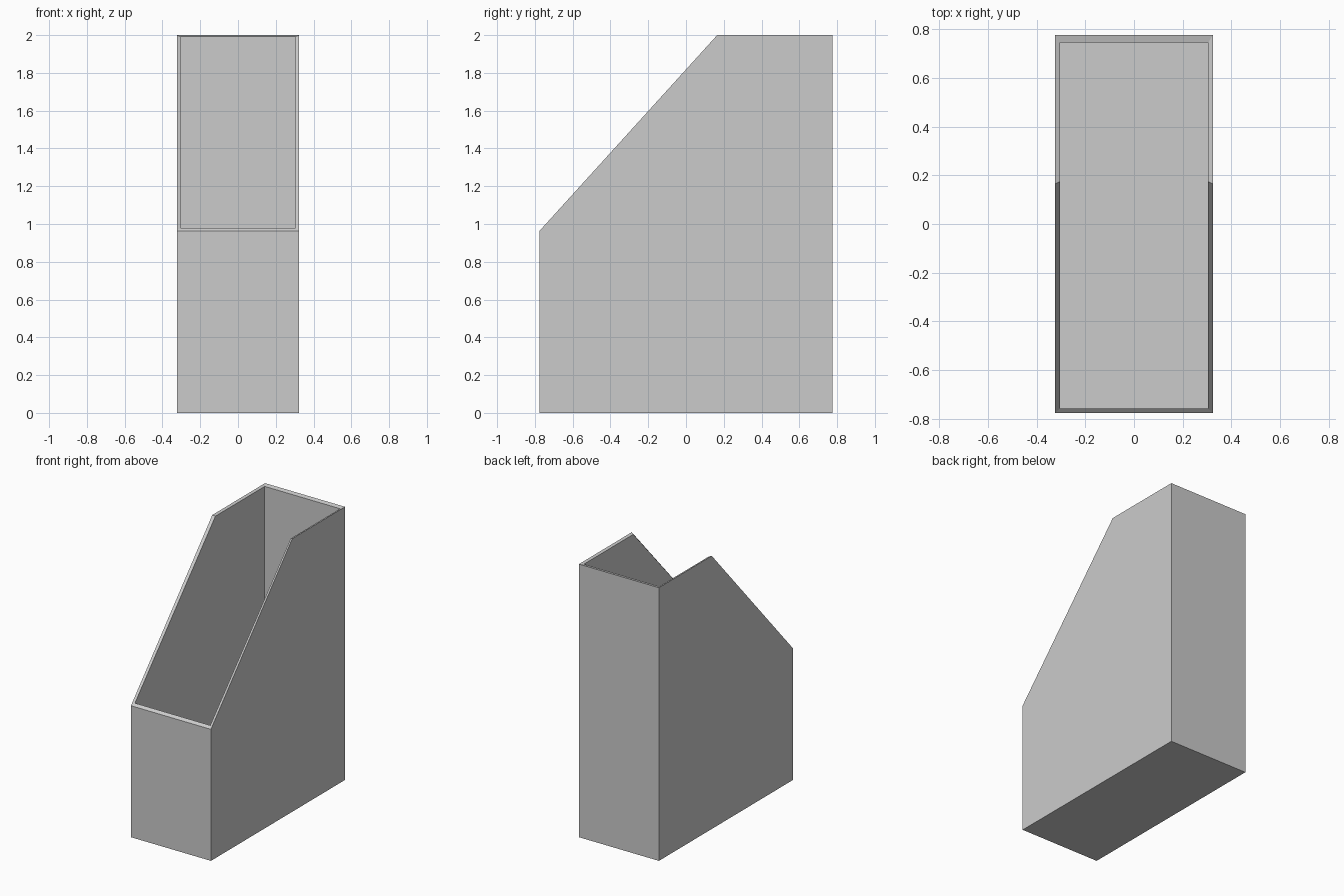
import bpy, bmesh

if "Cube" in bpy.data.objects:
    bpy.data.objects.remove(bpy.data.objects["Cube"])

# Side profiles (y, z): front rim, front bottom, back bottom, back rim, kink
OUTER = [(-0.776, 0.963), (-0.776, 0), (0.776, 0), (0.776, 2), (0.165, 2)]
INNER = [(-0.757, 0.98), (-0.757, 0.02), (0.745, 0.02), (0.745, 1.993), (0.174, 1.993)]

bm = bmesh.new()


def open_shell(profile, half_width):
    """Two side panels plus front, floor and back; open along the slope and top."""
    sides = [[bm.verts.new((x, y, z)) for y, z in profile]
             for x in (-half_width, half_width)]
    left, right = sides
    for side in sides:
        bm.faces.new(side)
    for i in range(3):
        bm.faces.new((left[i], left[i + 1], right[i + 1], right[i]))
    # rim loop: left front -> kink -> back, then across and forward again
    order = (0, 4, 3)
    return [left[i] for i in order] + [right[i] for i in reversed(order)]


outer_rim = open_shell(OUTER, 0.324)
inner_rim = open_shell(INNER, 0.305)

# Rim joining the outer and inner walls
for i in range(6):
    j = (i + 1) % 6
    bm.faces.new((outer_rim[i], outer_rim[j], inner_rim[j], inner_rim[i]))

bmesh.ops.recalc_face_normals(bm, faces=bm.faces)
mesh = bpy.data.meshes.new("file_holder")
bm.to_mesh(mesh)
bm.free()
holder = bpy.data.objects.new("file_holder", mesh)
bpy.context.collection.objects.link(holder)
